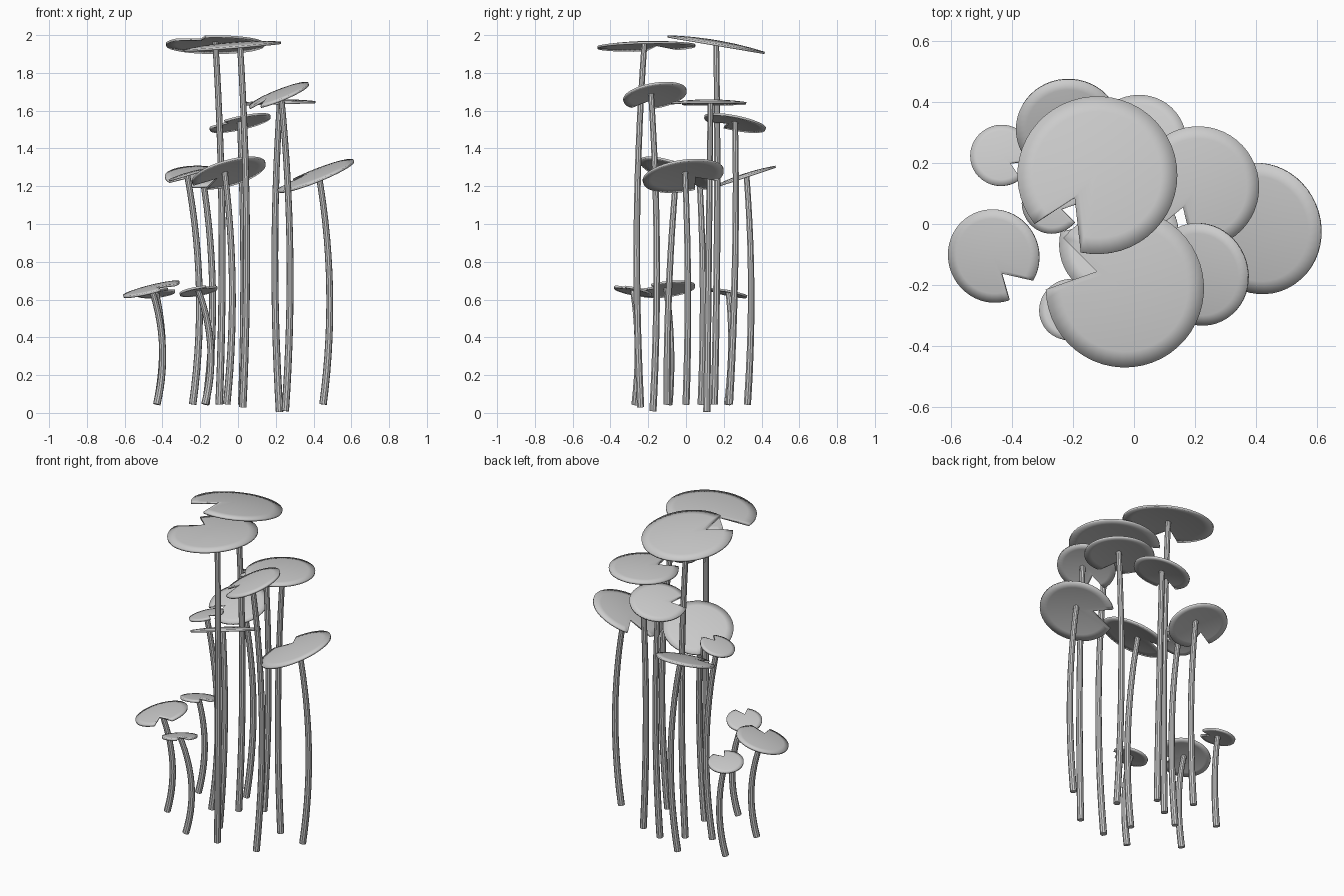
import bpy
import bmesh
from math import cos, sin, pi, radians
from mathutils import Vector

cube = bpy.data.objects.get("Cube")
if cube:
    bpy.data.objects.remove(cube, do_unlink=True)

# One plain grey for leaves and stems
grey = bpy.data.materials.new("plain_grey")
grey.use_nodes = True
COLOUR = (0.6, 0.6, 0.6, 1)
grey.diffuse_color = COLOUR
grey.node_tree.nodes["Principled BSDF"].inputs["Base Color"].default_value = COLOUR

DOME = 0.07        # leaf bulge relative to its radius
THICK = 0.012


def finish(bm, name):
    bmesh.ops.recalc_face_normals(bm, faces=bm.faces)
    mesh = bpy.data.meshes.new(name)
    bm.to_mesh(mesh)
    bm.free()
    mesh.materials.append(grey)
    obj = bpy.data.objects.new(name, mesh)
    bpy.context.collection.objects.link(obj)
    bpy.ops.object.select_all(action="DESELECT")
    obj.select_set(True)
    bpy.context.view_layer.objects.active = obj
    bpy.ops.object.shade_smooth_by_angle(angle=radians(35))
    return obj


# Round domed leaf with a wedge notch, tilted to the given slopes
def make_leaf(name, centre, r, slope, notch, segments=44, rings=5):
    turn = Vector((0, 0, 1)).rotation_difference(
        Vector((-slope[0], -slope[1], 1)).normalized())
    a = radians(notch)
    start, end = a + radians(32), a + 2 * pi - radians(8)
    outline = [(start + (end - start) * i / segments, r) for i in range(segments + 1)]
    outline.append((a + 2 * pi, 0.41 * r))       # inner tip of the notch
    bm = bmesh.new()

    def place(angle, dist):
        p = Vector((dist * cos(angle), dist * sin(angle), DOME * r * (1 - (dist / r) ** 2)))
        return bm.verts.new(Vector(centre) + turn @ p)

    hub = place(0, 0)
    loops = [[place(t, d * k / rings) for t, d in outline] for k in range(1, rings + 1)]
    n = len(outline)
    for i in range(n):
        j = (i + 1) % n
        bm.faces.new((hub, loops[0][i], loops[0][j]))
        for low, high in zip(loops, loops[1:]):
            bm.faces.new((low[i], high[i], high[j], low[j]))
    bmesh.ops.recalc_face_normals(bm, faces=bm.faces)
    if hub.normal.z < 0 or bm.faces[:][0].normal.z < 0:
        bmesh.ops.reverse_faces(bm, faces=bm.faces)
    obj = finish(bm, name)
    shell = obj.modifiers.new("thickness", "SOLIDIFY")
    shell.thickness = THICK
    shell.offset = -1


# Tapered tube bowed through top, middle and base
def make_stem(name, top, mid, base, sides=10, steps=14):
    top, mid, base = Vector(top), Vector(mid), Vector(base)
    control = 2 * mid - (top + base) / 2
    bm = bmesh.new()
    loops = []
    for s in range(steps + 1):
        t = s / steps
        p = base * (1 - t) ** 2 + control * 2 * t * (1 - t) + top * t * t
        along = ((control - base) * (1 - t) + (top - control) * t).normalized()
        turn = Vector((0, 0, 1)).rotation_difference(along)
        rad = 0.020 - 0.004 * t
        loops.append([bm.verts.new(p + turn @ Vector(
            (rad * cos(2 * pi * k / sides), rad * sin(2 * pi * k / sides), 0)))
            for k in range(sides)])
    for low, high in zip(loops, loops[1:]):
        for i in range(sides):
            j = (i + 1) % sides
            bm.faces.new((low[i], low[j], high[j], high[i]))
    bm.faces.new(loops[0][::-1])
    bm.faces.new(loops[-1])
    finish(bm, name)


# name, leaf centre, radius, slope (x, y), notch angle, stem middle xy, stem base xyz
PLANTS = [
    ("tall_back", (-.12, .16, 1.955), .262, (0, -.17), -134, (-.085, .165), (-.1, .15, .045)),
    ("tall_front", (-.03, -.21, 1.945), .26, (.08, .02), 149, (.045, -.26), (.025, -.24, .03)),
    ("flat_left", (.21, .12, 1.645), .2, (.03, 0), -127, (.195, .12), (.22, .11, .005)),
    ("far_left", (.41, -.015, 1.26), .217, (.4, .15), 133, (.485, .01), (.45, 0, .045)),
    ("steep_left", (.215, -.165, 1.685), .17, (.4, .17), -162, (.275, -.155), (.25, -.175, .01)),
    ("back_mid", (.01, .26, 1.54), .166, (.22, -.2), -152, (.03, .26), (.02, .23, .045)),
    ("back_right", (-.215, .31, 1.255), .172, (0, .33), -142, (-.135, .345), (-.17, .325, .045)),
    ("centre", (-.05, -.05, 1.275), .202, (.28, -.35), 138, (-.03, -.09), (-.06, -.1, .045)),
    ("small_mid", (-.27, .07, 1.265), .102, (.3, 0), -32, (-.205, .09), (-.24, .08, .045)),
    ("low_front", (-.46, -.105, .66), .154, (.25, .12), -63, (-.4, -.08), (-.43, -.09, .045)),
    ("low_back", (-.435, .225, .64), .102, (.1, -.2), -42, (-.4, .24), (-.43, .22, .045)),
    ("low_inner", (-.21, -.28, .65), .102, (.17, -.2), -57, (-.145, -.255), (-.175, -.27, .045)),
]
# Stem tops that sit off the leaf centre
SHIFT = {"tall_front": (.04, -.01), "back_right": (.025, .01), "steep_left": (.012, -.02),
         "far_left": (.015, .01), "flat_left": (.012, .01), "centre": (-.02, 0)}

for name, centre, r, slope, notch, mid, base in PLANTS:
    make_leaf(name + "_leaf", centre, r, slope, notch)
    dx, dy = SHIFT.get(name, (0, 0))
    top_z = centre[2] + slope[0] * dx + slope[1] * dy + DOME * r - THICK * 0.7
    top = (centre[0] + dx, centre[1] + dy, top_z)
    make_stem(name + "_stem", top, (mid[0], mid[1], (top_z + base[2]) / 2), base)
